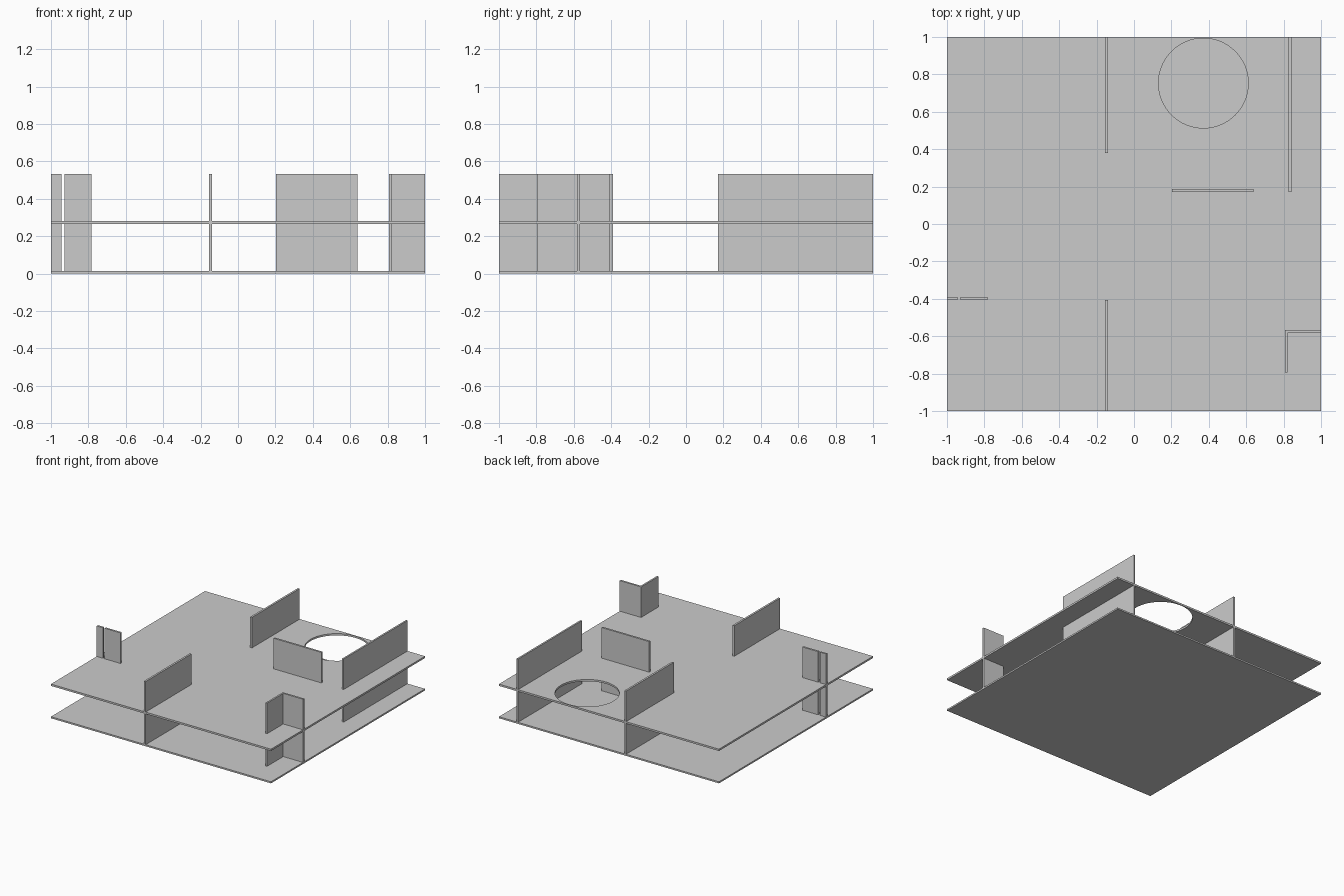
import bpy

if "Cube" in bpy.data.objects:
    bpy.data.objects.remove(bpy.data.objects["Cube"])

TOP = 0.532          # wall height
BASE = 0.013         # ground slab thickness


def box(name, x0, x1, y0, y1, z0, z1):
    bpy.ops.mesh.primitive_cube_add(
        size=1, location=((x0 + x1) / 2, (y0 + y1) / 2, (z0 + z1) / 2))
    ob = bpy.context.object
    ob.name = name
    ob.scale = (x1 - x0, y1 - y0, z1 - z0)
    bpy.ops.object.transform_apply(location=False, rotation=False, scale=True)
    return ob


# Two floor slabs
box("ground_slab", -1, 1, -1, 1, 0, BASE)
upper = box("upper_slab", -1, 1, -1, 1, 0.266, 0.281)

# Round opening through the upper slab
bpy.ops.mesh.primitive_cylinder_add(
    vertices=64, radius=0.24, depth=0.1, location=(0.371, 0.753, 0.273))
cutter = bpy.context.object
cutter.name = "opening_cutter"
cutter.hide_render = True
cutter.hide_set(True)
cut = upper.modifiers.new("round_opening", 'BOOLEAN')
cut.operation = 'DIFFERENCE'
cut.solver = 'EXACT'
cut.object = cutter

# Full-height walls: x0, x1, y0, y1
walls = {
    "back_middle_wall": (-0.155, -0.139, 0.38, 1),
    "front_middle_wall": (-0.155, -0.139, -1, -0.406),
    "back_right_wall": (0.827, 0.841, 0.171, 1),
    "free_wall": (0.204, 0.638, 0.171, 0.187),
    "left_wall_stub": (-1, -0.943, -0.406, -0.39),
    "left_wall": (-0.928, -0.784, -0.406, -0.39),
    "corner_long_wall": (0.806, 1, -0.584, -0.568),
    "corner_short_wall": (0.806, 0.82, -0.795, -0.584),
}
for name, (x0, x1, y0, y1) in walls.items():
    box(name, x0, x1, y0, y1, BASE, TOP)
